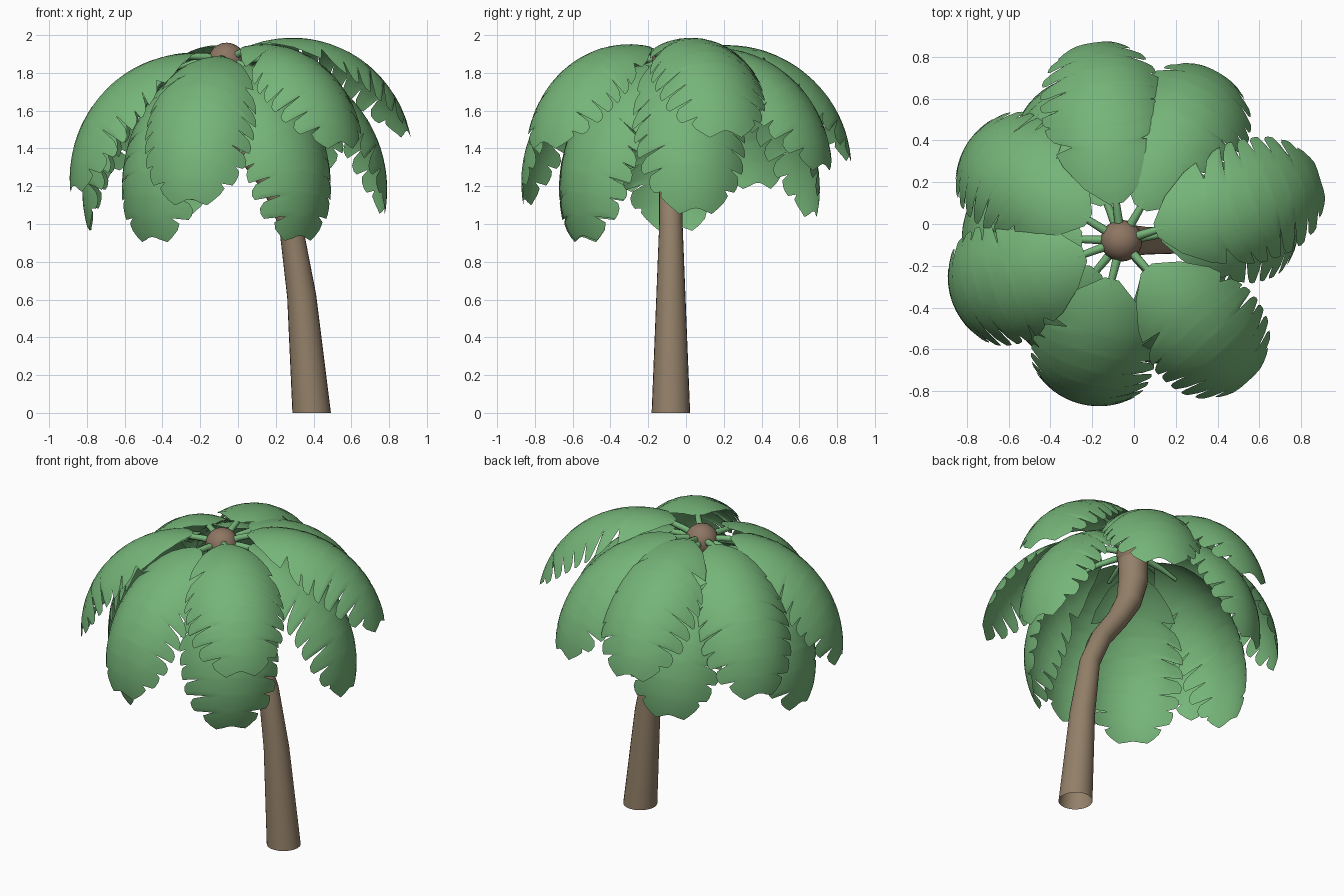
import bpy, bmesh, random
from math import sin, cos, radians, pi
from mathutils import Vector

if "Cube" in bpy.data.objects:
    bpy.data.objects.remove(bpy.data.objects["Cube"])

random.seed(7)
CROWN = Vector((-0.06, -0.08, 1.86))
Z = Vector((0, 0, 1))


def material(name, rgb):
    m = bpy.data.materials.new(name)
    m.diffuse_color = (*rgb, 1)
    m.use_nodes = True
    m.node_tree.nodes["Principled BSDF"].inputs["Base Color"].default_value = m.diffuse_color
    return m


bark = material("bark", (0.29, 0.215, 0.14))
husk = material("husk", (0.27, 0.18, 0.125))
green = material("leaf_green", (0.18, 0.46, 0.19))


def finish(bm, name, mat):
    me = bpy.data.meshes.new(name)
    bm.to_mesh(me)
    bm.free()
    ob = bpy.data.objects.new(name, me)
    bpy.context.collection.objects.link(ob)
    me.materials.append(mat)
    bpy.ops.object.select_all(action='DESELECT')
    bpy.context.view_layer.objects.active = ob
    ob.select_set(True)
    bpy.ops.object.shade_smooth_by_angle(angle=radians(50))
    return ob


def tube(bm, pts, radii, side, sides, flat_start=False):
    """Open tube along a planar path; side is the path plane's normal."""
    rings = []
    for i, p in enumerate(pts):
        t = (pts[min(i + 1, len(pts) - 1)] - pts[max(i - 1, 0)]).normalized()
        if flat_start and i == 0:
            t = Z
        n = side.cross(t)
        rings.append([bm.verts.new(p + radii[i] * (side * cos(a) + n * sin(a)))
                      for a in (2 * pi * k / sides for k in range(sides))])
    for a, b in zip(rings, rings[1:]):
        for k in range(sides):
            j = (k + 1) % sides
            bm.faces.new((a[k], b[k], b[j], a[j]))
    # Point every face away from the path
    f = next(iter(bm.faces))
    f.normal_update()
    if f.normal.dot(f.calc_center_median() - (pts[0] + pts[1]) / 2) < 0:
        bmesh.ops.reverse_faces(bm, faces=bm.faces[:])


# Curved trunk, open at the base: x, z, radius
trunk = [(0.39, 0, 0.102), (0.337, 0.62, 0.077), (0.278, 1.0, 0.062),
         (0.19, 1.2, 0.062), (0.06, 1.38, 0.066), (-0.025, 1.53, 0.077),
         (-0.06, 1.68, 0.088), (-0.06, 1.87, 0.092)]
bm = bmesh.new()
tube(bm, [Vector((x, -0.08, z)) for x, z, r in trunk], [r for x, z, r in trunk],
     Vector((0, 1, 0)), 24, True)
finish(bm, "trunk", bark)

# Rounded crown cap
bm = bmesh.new()
bmesh.ops.create_uvsphere(bm, u_segments=24, v_segments=12, radius=0.1)
bmesh.ops.translate(bm, vec=CROWN, verts=bm.verts)
finish(bm, "crown_cap", husk)

# Leaf blade dimensions
START, HALF, ROUND, BEND = 0.19, 0.35, 0.36, radians(110)
OUTLINE = [(0, 0.1), (0.06, 0.42), (0.15, 0.7), (0.27, 0.9), (0.42, 1.0),
           (0.6, 0.98), (0.75, 0.88), (0.88, 0.68), (1, 0.22)]


def outline(u):
    for (a, p), (b, q) in zip(OUTLINE, OUTLINE[1:]):
        if u <= b:
            return p + (q - p) * (u - a) / (b - a)
    return OUTLINE[-1][1]


def leaf(i, azimuth, chord, length):
    az = radians(azimuth)
    out, side = Vector((cos(az), sin(az), 0)), Vector((-sin(az), cos(az), 0))
    a0, k = radians(chord) + BEND / 2, BEND / length
    root = CROWN + Z * 0.015

    def rib(s):
        p = a0 - k * s
        pos = root + out * (sin(a0) - sin(p)) / k + Z * (cos(p) - cos(a0)) / k
        return pos, Z * cos(p) - out * sin(p)

    # Rows along the blade: smooth shoulder, then lobes split by deep slits
    rows = [(u, 1, 1) for u in (0, 0.03, 0.06, 0.1, 0.15, 0.21)]
    teeth = 7
    for t in range(teeth):
        cuts = [random.uniform(0.5, 0.88) for _ in range(2)]
        for f, w in ((0.0, 0), (0.14, 0.72), (0.4, 0.97), (0.7, 1.03), (0.92, 1.0)):
            u = 0.26 + 0.74 * (t + f) / teeth
            rows.append((u, *[c + (1 - c) * w for c in cuts]))
    rows.append((1, 0.6, 0.6))

    bm = bmesh.new()
    grid, cols = [], 5
    for u, left, right in rows:
        row = []
        for c in range(-cols, cols + 1):
            v = c / cols
            cut = left if v < 0 else right
            across = v * HALF * outline(u) * cut
            sweep = 0.14 * (v * cut) ** 2 * min(1, u * 3) * (1 - 0.7 * u)
            pos, up = rib(START + (length - START) * u + sweep)
            th = across / ROUND
            row.append(bm.verts.new(pos + side * ROUND * sin(th) - up * ROUND * (1 - cos(th))))
        grid.append(row)
    for a, b in zip(grid, grid[1:]):
        for c in range(2 * cols):
            bm.faces.new((a[c], b[c], b[c + 1], a[c + 1]))
    finish(bm, f"leaf_{i}", green)

    # Stalk joining the leaf to the crown
    bm = bmesh.new()
    path = []
    for s in (0.03, 0.12, 0.22, 0.34):
        pos, up = rib(s)
        path.append(pos - up * 0.015)
    tube(bm, path, [0.023, 0.02, 0.017, 0.01], side, 8)
    finish(bm, f"stalk_{i}", green)


# Azimuth, droop and length of every leaf: upper layer, then lower layer
LEAVES = [(17, -21, 1.25), (98, -28, 1.27), (148, -37, 1.28), (200, -38, 1.28),
          (256, -43, 1.28), (-48, -26, 1.18), (60, -31, 1.27),
          (9, -43, 1.36), (-50, -57, 1.31), (230, -57, 1.32), (178, -50, 1.35),
          (111, -45, 1.34)]
for i, (azimuth, chord, length) in enumerate(LEAVES, 1):
    leaf(i, azimuth, chord, length)
